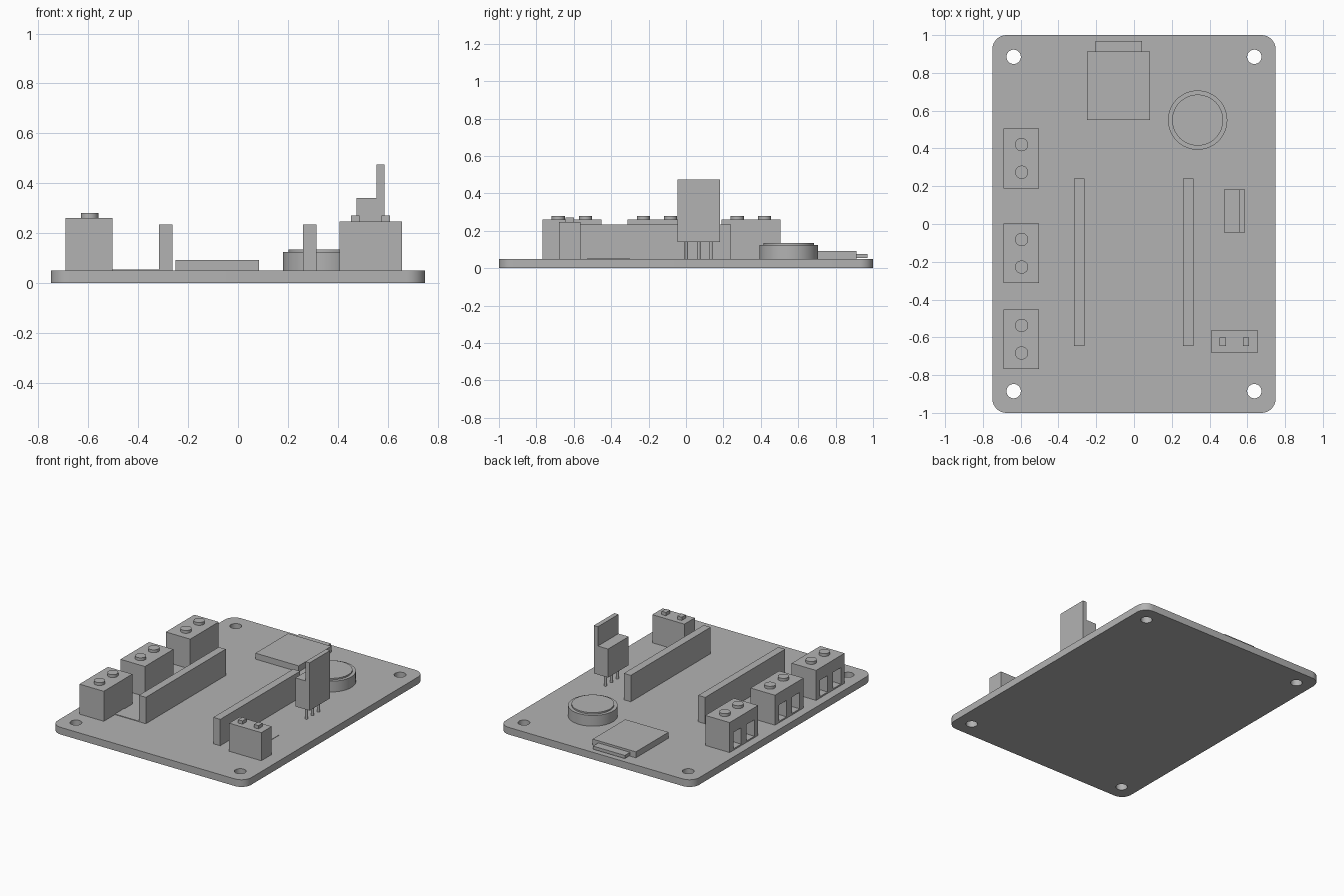
import bpy
import bmesh
from math import radians

cube = bpy.data.objects.get("Cube")
if cube:
    bpy.data.objects.remove(cube, do_unlink=True)

grey = bpy.data.materials.new("plain grey")
grey.use_nodes = True
COLOUR = (0.45, 0.45, 0.45, 1)
grey.diffuse_color = COLOUR
grey.node_tree.nodes["Principled BSDF"].inputs["Base Color"].default_value = COLOUR

TOP = 0.05  # upper face of the board


def finish(name):
    ob = bpy.context.object
    ob.name = ob.data.name = name
    ob.data.materials.append(grey)
    return ob


def box(name, x, y, z):
    """Box given by its (min, max) range on each axis."""
    bpy.ops.mesh.primitive_cube_add(size=1)
    ob = finish(name)
    for v in ob.data.vertices:
        v.co = [(a + b) / 2 + c * (b - a) for c, (a, b) in zip(v.co, (x, y, z))]
    return ob


def disc(name, x, y, r, z, sides=32):
    bpy.ops.mesh.primitive_cylinder_add(vertices=sides, radius=r, depth=z[1] - z[0],
                                        location=(x, y, sum(z) / 2))
    ob = finish(name)
    bpy.ops.object.shade_smooth_by_angle(angle=radians(30))
    return ob


def cut(ob, cutters):
    for c in cutters:
        mod = ob.modifiers.new("cut", 'BOOLEAN')
        mod.object, mod.solver = c, 'EXACT'
        bpy.context.view_layer.objects.active = ob
        bpy.ops.object.modifier_apply(modifier=mod.name)
        bpy.data.objects.remove(c, do_unlink=True)


# Circuit board with rounded corners and four mounting holes
board = box("circuit_board", (-0.75, 0.75), (-1, 1), (0, TOP))
bm = bmesh.new()
bm.from_mesh(board.data)
upright = [e for e in bm.edges if abs(e.verts[0].co.z - e.verts[1].co.z) > 0.01]
bmesh.ops.bevel(bm, geom=upright, offset=0.075, segments=8, profile=0.5, affect='EDGES')
bm.to_mesh(board.data)
bm.free()
cut(board, [disc("hole", sx * 0.637, sy * 0.885, 0.038, (-0.1, 0.2))
            for sx in (-1, 1) for sy in (-1, 1)])
bpy.ops.object.select_all(action='DESELECT')
board.select_set(True)
bpy.ops.object.shade_smooth_by_angle(angle=radians(30))

# Screw terminals with wire openings on the outer side
for i, y in enumerate((-0.61, -0.155, 0.347)):
    block = box(f"terminal_block_{i}", (-0.692, -0.503), (y - 0.158, y + 0.158), (TOP, 0.26))
    cut(block, [box("opening", (-0.8, -0.60), (y + s - 0.043, y + s + 0.043), (0.06, 0.175))
                for s in (-0.073, 0.073)])
    for s in (-0.073, 0.073):
        disc(f"terminal_screw_{i}", -0.595, y + s, 0.035, (0.25, 0.28))

# Long socket strips
for side, x in (("right", -0.29), ("left", 0.287)):
    box(f"socket_strip_{side}", (x - 0.027, x + 0.027), (-0.645, 0.24), (TOP, 0.235))

# Flat pads on the board
box("pad_right", (-0.503, -0.27), (-0.645, -0.54), (TOP - 0.005, TOP + 0.004))
box("pad_left", (0.47, 0.53), (-0.53, -0.30), (TOP - 0.005, TOP + 0.003))

# Memory card slot and card
box("card_slot", (-0.25, 0.085), (0.55, 0.912), (TOP, 0.092))
box("memory_card", (-0.205, 0.042), (0.88, 0.97), (0.055, 0.077))

# Coin cell
disc("coin_cell", 0.337, 0.55, 0.157, (TOP, 0.125), 64)
disc("coin_cell_cap", 0.337, 0.55, 0.135, (0.12, 0.135), 64)

# Voltage regulator with tab and three legs
WIDTH = (-0.045, 0.183)
box("regulator_body", (0.476, 0.587), WIDTH, (0.14, 0.34))
box("regulator_tab", (0.555, 0.587), WIDTH, (0.34, 0.475))
for i in range(3):
    disc(f"regulator_leg_{i}", 0.53, 0.002 + i * 0.066, 0.009, (TOP, 0.15), 16)

# Power connector with two contacts
box("power_connector", (0.408, 0.657), (-0.68, -0.565), (TOP, 0.247))
for x in (0.47, 0.593):
    box("power_contact", (x - 0.017, x + 0.017), (-0.645, -0.6), (0.24, 0.27))
